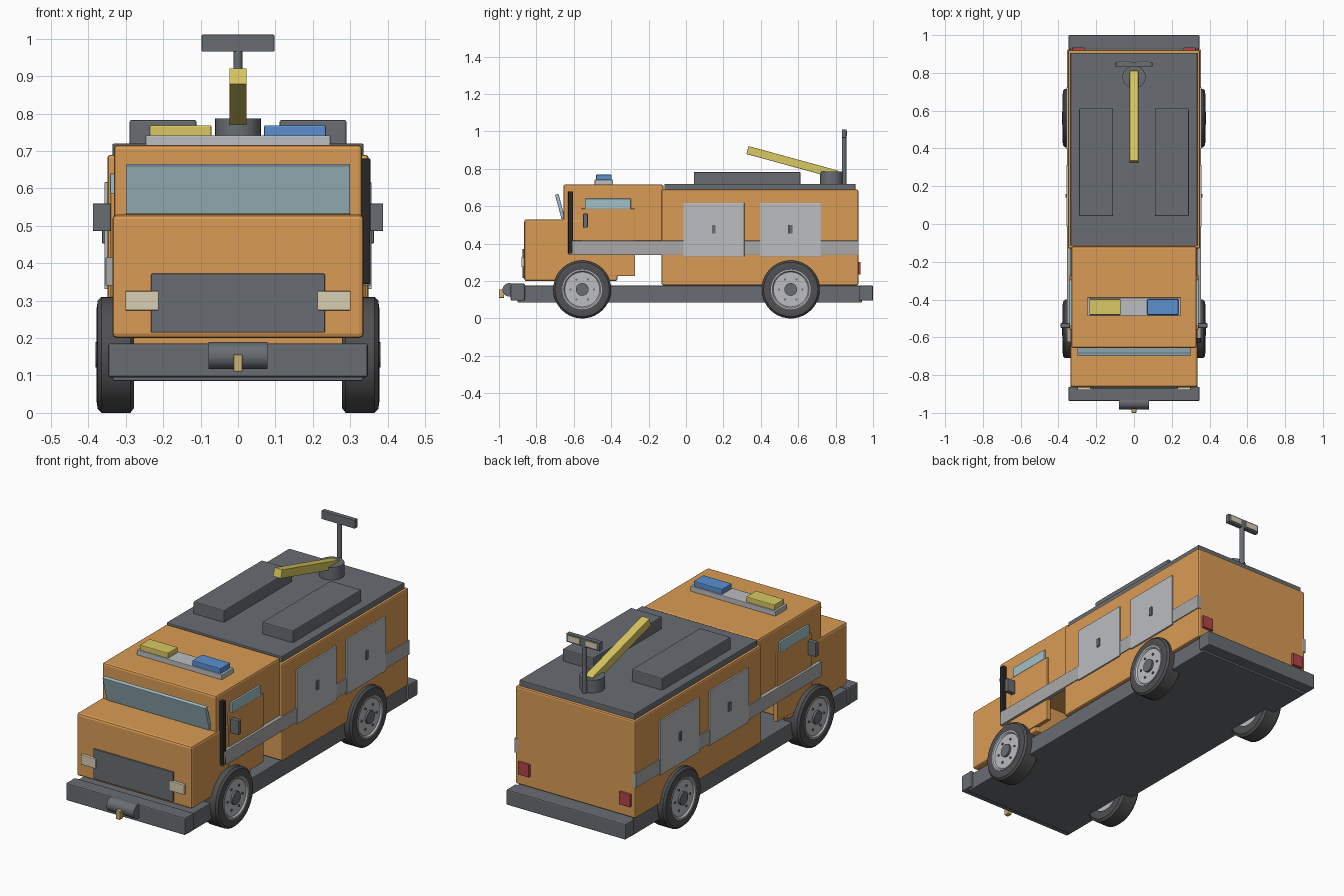
import bpy, bmesh, math
from mathutils import Matrix, Vector

if "Cube" in bpy.data.objects:
    bpy.data.objects.remove(bpy.data.objects["Cube"])


def mat(name, rgb):
    m = bpy.data.materials.new(name)
    m.diffuse_color = (*rgb, 1)
    m.use_nodes = True
    m.node_tree.nodes["Principled BSDF"].inputs["Base Color"].default_value = m.diffuse_color
    return m


ORANGE = mat("orange_paint", (0.70, 0.33, 0.09))
DARK = mat("dark_grey", (0.14, 0.155, 0.17))
LIGHT = mat("light_grey", (0.50, 0.51, 0.53))
STRIPE = mat("stripe_grey", (0.40, 0.40, 0.41))
BLACK = mat("black_rubber", (0.08, 0.08, 0.085))
SNORKEL = mat("black_plastic", (0.02, 0.02, 0.022))
GLASS = mat("glass", (0.36, 0.53, 0.58))
YELLOW = mat("yellow", (0.70, 0.58, 0.12))
BLUE = mat("blue", (0.10, 0.28, 0.63))
CREAM = mat("lamp_cream", (0.70, 0.62, 0.45))
RED = mat("lamp_red", (0.45, 0.06, 0.07))
BRASS = mat("hook_brass", (0.60, 0.45, 0.18))


def finish(name, bm, material, smooth=False):
    bmesh.ops.recalc_face_normals(bm, faces=bm.faces)
    me = bpy.data.meshes.new(name)
    bm.to_mesh(me)
    bm.free()
    ob = bpy.data.objects.new(name, me)
    bpy.context.collection.objects.link(ob)
    me.materials.append(material)
    if smooth:
        bpy.ops.object.select_all(action='DESELECT')
        ob.select_set(True)
        bpy.context.view_layer.objects.active = ob
        bpy.ops.object.shade_smooth_by_angle(angle=math.radians(35))
    return ob


def box(name, x, y, z, material, bevel=0.004, tilt=0):
    """Box from (min, max) ranges, with a small bevel and a tilt about x."""
    bm = bmesh.new()
    size = Vector((x[1] - x[0], y[1] - y[0], z[1] - z[0]))
    bmesh.ops.create_cube(bm, size=1)
    bmesh.ops.scale(bm, vec=size, verts=bm.verts)
    if bevel:
        bmesh.ops.bevel(bm, geom=bm.edges[:], offset=bevel, segments=2,
                        profile=0.5, affect='EDGES')
    mid = Vector((sum(x), sum(y), sum(z))) / 2
    bm.transform(Matrix.Translation(mid) @ Matrix.Rotation(tilt, 4, 'X'))
    return finish(name, bm, material)


def pair(name, x, y, z, material, bevel=0.003):
    """The same box on the right and the left."""
    box(name + "_right", x, y, z, material, bevel)
    box(name + "_left", (-x[1], -x[0]), y, z, material, bevel)


def cylinder(name, centre, radius, depth, material, axis='Z', sides=32):
    bm = bmesh.new()
    bmesh.ops.create_cone(bm, cap_ends=True, segments=sides, radius1=radius,
                          radius2=radius, depth=depth)
    rot = Matrix.Rotation(math.pi / 2, 4, 'Y') if axis == 'X' else Matrix()
    bm.transform(Matrix.Translation(centre) @ rot)
    return finish(name, bm, material, True)


def lathe(name, profile, centre, side, material):
    """Spin a closed (x, radius) profile about the x axis."""
    bm = bmesh.new()
    vs = [bm.verts.new((x * side, 0, r)) for x, r in profile]
    es = [bm.edges.new((vs[i], vs[(i + 1) % len(vs)])) for i in range(len(vs))]
    bmesh.ops.spin(bm, geom=vs + es, cent=(0, 0, 0), axis=(1, 0, 0),
                   angle=2 * math.pi, steps=40, use_merge=True)
    bmesh.ops.remove_doubles(bm, verts=bm.verts, dist=1e-5)
    bm.transform(Matrix.Translation(centre))
    return finish(name, bm, material, True)


# Chassis and bumpers
box("chassis", (-0.335, 0.335), (-0.9, 0.94), (0.085, 0.175), DARK)
box("front_bumper", (-0.347, 0.347), (-0.937, -0.862), (0.095, 0.186), DARK, 0.006)
box("rear_bumper", (-0.347, 0.347), (0.924, 1.0), (0.095, 0.176), DARK, 0.006)
cylinder("winch_drum", (0, -0.945, 0.153), 0.036, 0.158, DARK, 'X')
box("winch_hook", (-0.012, 0.012), (-1.0, -0.972), (0.11, 0.156), BRASS, 0.003)

# Cab and hood
box("hood", (-0.336, 0.336), (-0.865, -0.366), (0.2, 0.53), ORANGE, 0.012)
box("cab", (-0.332, 0.332), (-0.656, -0.12), (0.37, 0.716), ORANGE, 0.01)
pair("cab_door", (0.318, 0.341), (-0.56, -0.273), (0.227, 0.587), ORANGE)
pair("cab_window", (0.325, 0.342), (-0.54, -0.295), (0.585, 0.64), GLASS)
box("windshield", (-0.3, 0.3), (-0.683, -0.664), (0.531, 0.666), GLASS, 0.003,
    math.radians(15))
pair("mirror", (0.34, 0.388), (-0.55, -0.525), (0.486, 0.56), DARK, 0.003)
box("snorkel", (0.33, 0.354), (-0.63, -0.603), (0.345, 0.68), SNORKEL, 0.003)
box("grille", (-0.232, 0.232), (-0.873, -0.855), (0.215, 0.372), DARK, 0.002)
pair("headlight", (0.212, 0.301), (-0.88, -0.855), (0.274, 0.326), CREAM)

# Rear body with side compartments
box("rear_body", (-0.349, 0.349), (-0.13, 0.921), (0.177, 0.69), ORANGE, 0.008)
box("rear_roof", (-0.336, 0.336), (-0.115, 0.906), (0.685, 0.72), DARK)
pair("side_stripe", (0.333, 0.354), (-0.625, 0.923), (0.34, 0.416), STRIPE, 0.002)
for i, y in enumerate((0.149, 0.559)):
    pair(f"locker_door_{i}", (0.34, 0.357), (y - 0.163, y + 0.163), (0.331, 0.617), LIGHT, 0.002)
    pair(f"locker_handle_{i}", (0.354, 0.363), (y - 0.01, y + 0.01), (0.453, 0.5), DARK, 0.002)
pair("tail_light", (0.262, 0.327), (0.915, 0.934), (0.235, 0.302), RED)

# Roof lockers and light bar
pair("roof_locker", (0.111, 0.29), (0.042, 0.612), (0.715, 0.783), DARK, 0.005)
box("light_bar_base", (-0.247, 0.247), (-0.488, -0.39), (0.712, 0.742), LIGHT, 0.003)
box("beacon_yellow", (-0.236, -0.071), (-0.481, -0.398), (0.738, 0.769), YELLOW)
box("beacon_blue", (0.07, 0.235), (-0.481, -0.398), (0.738, 0.769), BLUE)

# Turret, boom and lamp mast
cylinder("turret_base", (0, 0.778, 0.752), 0.061, 0.07, DARK)
box("boom", (-0.023, 0.023), (0.32, 0.815), (0.813, 0.857), YELLOW, 0.002,
    math.radians(-15.3))
cylinder("mast_pole", (0, 0.845, 0.843), 0.012, 0.255, DARK, sides=20)
box("mast_lamp_bar", (-0.097, 0.097), (0.833, 0.857), (0.966, 1.011), DARK, 0.002)
pair("mast_lamp", (0.016, 0.086), (0.85, 0.861), (0.974, 1.003), CREAM, 0.002)

# Wheels
TYRE = [(-0.05, 0.1), (-0.05, 0.142), (-0.04, 0.155), (0.037, 0.155),
        (0.047, 0.145), (0.05, 0.125), (0.046, 0.1)]
RIM = [(-0.045, 0), (-0.045, 0.102), (0.05, 0.106), (0.05, 0.099),
       (0.042, 0.093), (0.042, 0)]
for end, y in (("front", -0.555), ("rear", 0.56)):
    for label, s in (("right", 1), ("left", -1)):
        tag = f"{end}_{label}"
        c = Vector((0.328 * s, y, 0.155))
        lathe("tyre_" + tag, TYRE, c, s, BLACK)
        lathe("rim_" + tag, RIM, c, s, LIGHT)
        cylinder("hub_" + tag, c + Vector((0.042 * s, 0, 0)), 0.034, 0.022, DARK, 'X', 24)
        for k in range(6):
            a = k * math.pi / 3
            off = Vector((0.043 * s, 0.062 * math.cos(a), 0.062 * math.sin(a)))
            cylinder(f"bolt_{tag}_{k}", c + off, 0.006, 0.008, DARK, 'X', 8)
